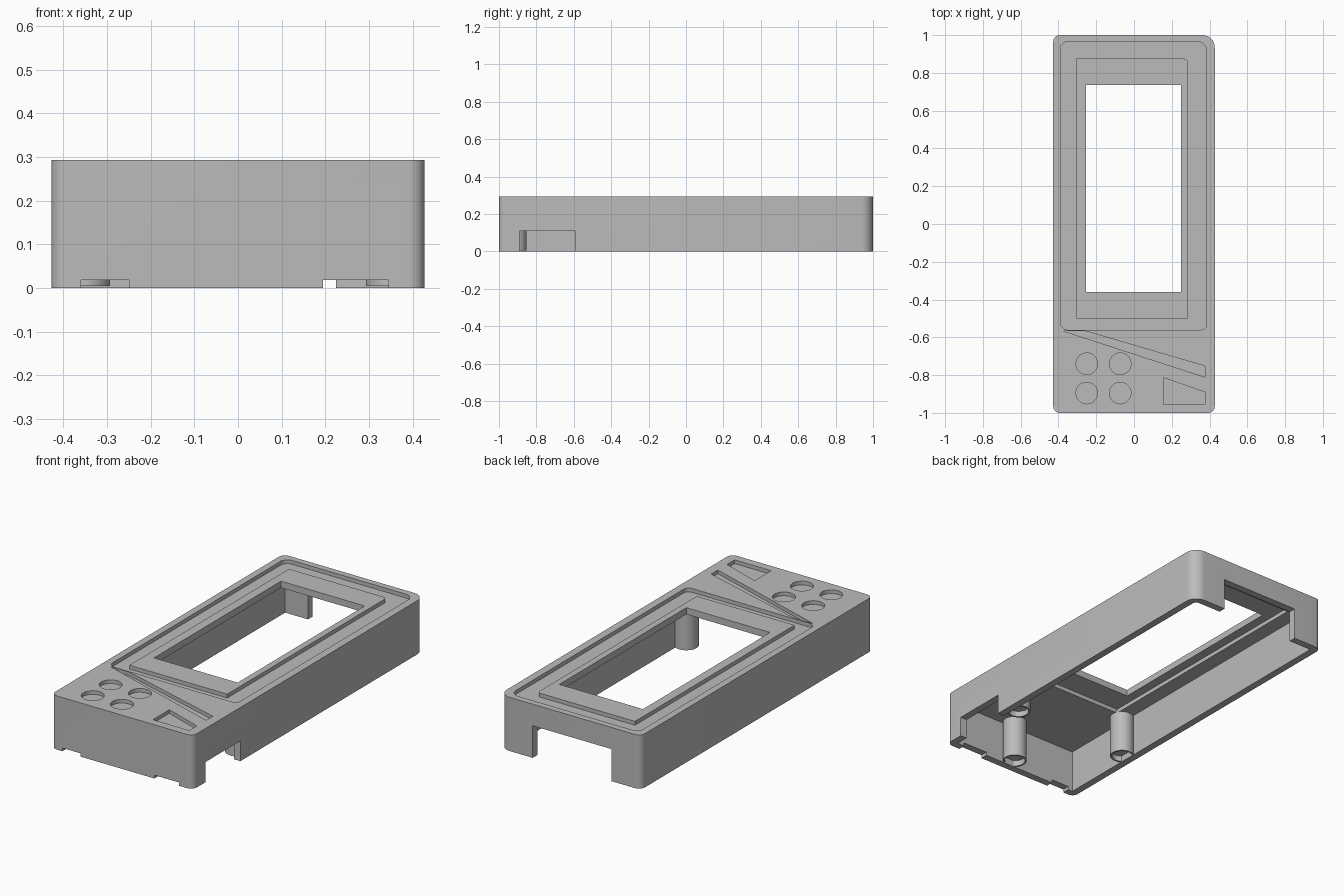
import bpy, bmesh, math
from mathutils import Vector

default = bpy.data.objects.get("Cube")
if default:
    bpy.data.objects.remove(default, do_unlink=True)

grey = bpy.data.materials.new("matte grey plastic")
grey.use_nodes = True
colour = (0.5, 0.5, 0.5, 1)
grey.diffuse_color = colour
grey.node_tree.nodes["Principled BSDF"].inputs["Base Color"].default_value = colour


def prism(name, points, z0, z1):
    """Extrude a flat outline from z0 to z1."""
    bm = bmesh.new()
    face = bm.faces.new([bm.verts.new((x, y, z0)) for x, y in points])
    out = bmesh.ops.extrude_face_region(bm, geom=[face])
    verts = [v for v in out["geom"] if isinstance(v, bmesh.types.BMVert)]
    bmesh.ops.translate(bm, verts=verts, vec=(0, 0, z1 - z0))
    bmesh.ops.recalc_face_normals(bm, faces=bm.faces)
    mesh = bpy.data.meshes.new(name)
    bm.to_mesh(mesh)
    bm.free()
    mesh.materials.append(grey)
    obj = bpy.data.objects.new(name, mesh)
    bpy.context.collection.objects.link(obj)
    return obj


def rect(x0, x1, y0, y1, radii=(0, 0, 0, 0), steps=8):
    """Rectangle outline, corner radii counter-clockwise from front -x."""
    corners = ((x0, y0, 1, 1), (x1, y0, -1, 1), (x1, y1, -1, -1), (x0, y1, 1, -1))
    points = []
    for i, (x, y, sx, sy) in enumerate(corners):
        r = radii[i]
        if not r:
            points.append((x, y))
            continue
        for k in range(steps + 1):
            a = math.pi * (1 + i / 2 + k / steps / 2)
            points.append((x + sx * r + r * math.cos(a), y + sy * r + r * math.sin(a)))
    return points


def circle(x, y, r, n=40):
    return [(x + r * math.cos(i * math.tau / n), y + r * math.sin(i * math.tau / n))
            for i in range(n)]


def cut(target, cutter):
    """Subtract the cutter, then discard it."""
    mod = target.modifiers.new("cut", "BOOLEAN")
    mod.operation = "DIFFERENCE"
    mod.solver = "EXACT"
    mod.object = cutter
    bpy.context.view_layer.objects.active = target
    bpy.ops.object.modifier_apply(modifier=mod.name)
    bpy.data.objects.remove(cutter, do_unlink=True)


def smooth(obj):
    bpy.ops.object.select_all(action="DESELECT")
    obj.select_set(True)
    bpy.context.view_layer.objects.active = obj
    bpy.ops.object.shade_smooth_by_angle(angle=math.radians(30))


W, TOP, CEILING, WALL = 0.4275, 0.293, 0.235, 0.04

# Outer case, hollow and open underneath
case = prism("case_shell", rect(-W, W, -1, 1, (0.035, 0.035, 0.065, 0.035)), 0, TOP)
cut(case, prism("cavity", rect(-W + WALL, W - WALL, -1 + WALL, 1 - WALL,
                               (0, 0, 0.025, 0)), -0.1, CEILING))

# Sunken frame around the raised screen border
frame = prism("frame_cutter", rect(-0.39, 0.385, -0.56, 0.965, (0.04, 0.03, 0.05, 0.04)), 0.272, 0.4)
cut(frame, prism("border", rect(-0.305, 0.285, -0.5, 0.875, (0, 0, 0.02, 0)), 0.2, 0.5))
cut(case, frame)

# Screen seat underneath and the open window
cut(case, prism("seat", rect(-0.305, 0.285, -0.5, 0.875), 0.1, 0.257))
cut(case, prism("window", rect(-0.255, 0.25, -0.36, 0.735), 0.1, 0.4))

# Round button recesses
for x in (-0.25, -0.073):
    for y in (-0.74, -0.895):
        cut(case, prism("button", circle(x, y, 0.057), 0.273, 0.4))

# Diagonal groove and tapered recess
groove = [(-0.375, -0.566), (0.375, -0.81), (0.375, -0.752), (-0.26, -0.566)]
taper = [(0.155, -0.955), (0.375, -0.955), (0.375, -0.89), (0.155, -0.813)]
for outline in (groove, taper):
    cut(case, prism("recess", outline, 0.273, 0.4))

# Back opening, side notch and shallow front slots
cut(case, prism("back_opening", rect(-0.25, 0.225, 0.9, 1.1), -0.1, 0.175))
cut(case, prism("side_notch", rect(0.36, 0.5, -0.89, -0.59), -0.1, 0.11))
for x0, x1 in ((-0.36, -0.25), (0.195, 0.345)):
    cut(case, prism("front_slot", rect(x0, x1, -1.1, -0.94), -0.1, 0.018))
smooth(case)

# Hollow-ended screw posts
for name, x, y in (("front_post", 0.04, -0.915), ("left_post", 0.355, -0.51),
                   ("right_post", -0.355, -0.52)):
    post = prism(name, circle(x, y, 0.062), 0.004, CEILING + 0.01)
    cut(post, prism("screw_hole", circle(x, y, 0.053), -0.1, 0.035))
    smooth(post)
